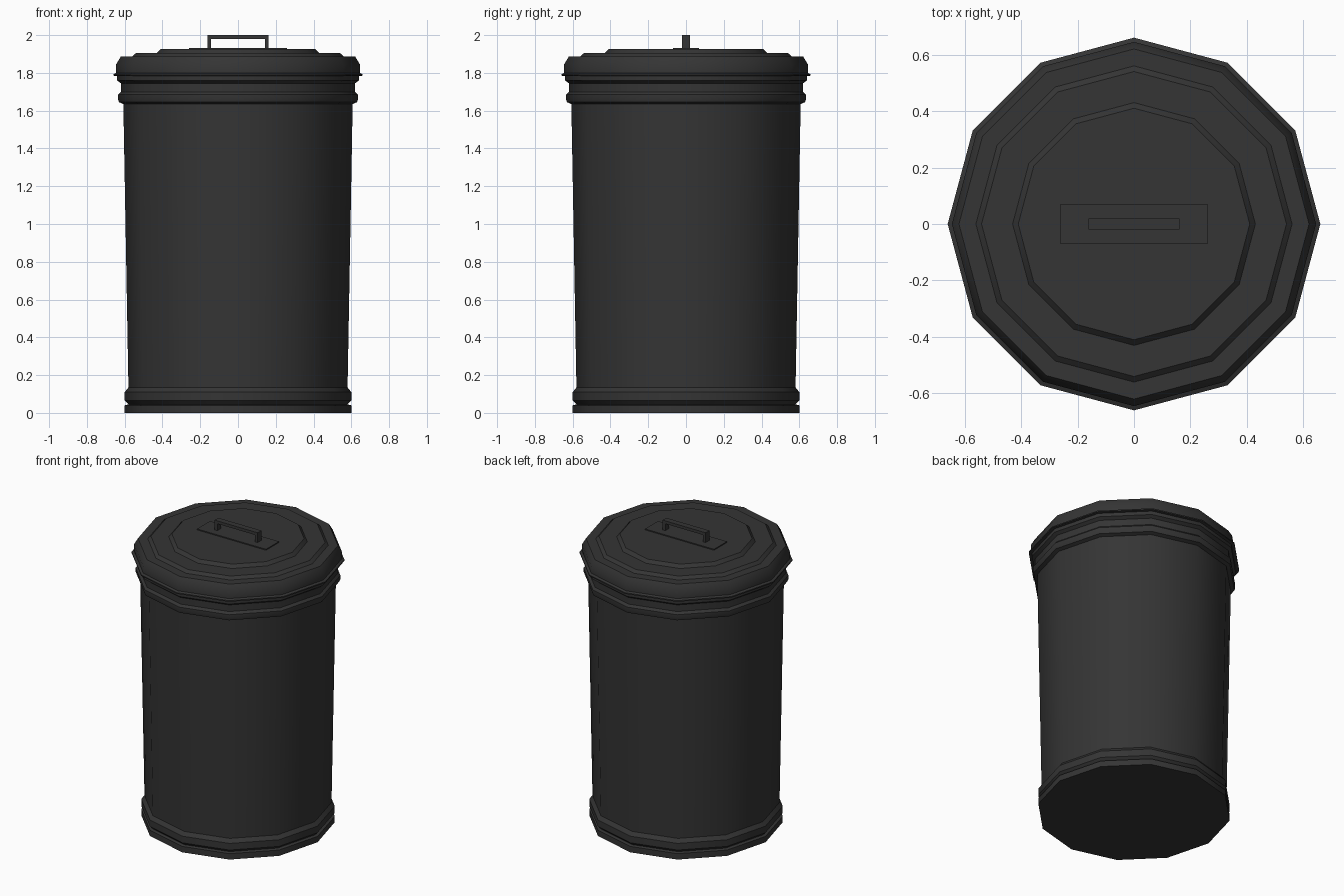
import bpy, bmesh
from math import cos, sin, pi, radians

if "Cube" in bpy.data.objects:
    bpy.data.objects.remove(bpy.data.objects["Cube"])

SIDES = 12
mat = bpy.data.materials.new("dark_metal")
mat.diffuse_color = (0.035, 0.035, 0.035, 1)
mat.use_nodes = True
mat.node_tree.nodes["Principled BSDF"].inputs["Base Color"].default_value = mat.diffuse_color


def finish(name, bm, smooth=False):
    bmesh.ops.recalc_face_normals(bm, faces=bm.faces)
    mesh = bpy.data.meshes.new(name)
    bm.to_mesh(mesh)
    bm.free()
    mesh.materials.append(mat)
    ob = bpy.data.objects.new(name, mesh)
    bpy.context.collection.objects.link(ob)
    if smooth:
        bpy.ops.object.select_all(action='DESELECT')
        ob.select_set(True)
        bpy.context.view_layer.objects.active = ob
        bpy.ops.object.shade_smooth_by_angle(angle=radians(32))
    return ob


def lathe(name, profile):
    """Turn a (radius, z) profile into a capped twelve-sided solid."""
    bm = bmesh.new()
    rings = [[bm.verts.new((r * cos(2 * pi * i / SIDES), r * sin(2 * pi * i / SIDES), z))
              for i in range(SIDES)] for r, z in profile]
    for a, b in zip(rings, rings[1:]):
        for i in range(SIDES):
            j = (i + 1) % SIDES
            bm.faces.new((a[i], a[j], b[j], b[i]))
    bm.faces.new(rings[0])
    bm.faces.new(rings[-1])
    return finish(name, bm, True)


def box(name, x, y, z):
    bm = bmesh.new()
    bmesh.ops.create_cube(bm, size=1)
    for v in bm.verts:
        v.co = [(lo + hi) / 2 + c * (hi - lo) for c, (lo, hi) in zip(v.co, (x, y, z))]
    return finish(name, bm)


# Can body: foot, lower band, tapered wall, upper bands
lathe("can_body", [
    (0.60, 0), (0.60, 0.04), (0.58, 0.045), (0.60, 0.065), (0.60, 0.11),
    (0.58, 0.135), (0.607, 1.635), (0.63, 1.645), (0.635, 1.66), (0.635, 1.685),
    (0.62, 1.70), (0.62, 1.745), (0.64, 1.76), (0.64, 1.788)])

# Stepped lid with flared lip
lathe("lid", [
    (0.60, 1.782), (0.66, 1.785), (0.66, 1.793), (0.645, 1.80), (0.645, 1.845),
    (0.62, 1.887), (0.56, 1.887), (0.54, 1.905), (0.43, 1.905), (0.41, 1.926)])

# Handle plate on the lid
box("handle_plate", (-0.26, 0.26), (-0.07, 0.07), (1.91, 1.933))

# Handle: U-shaped square bar
bm = bmesh.new()
outline = [(-0.162, 1.92), (-0.162, 2.0), (0.162, 2.0), (0.162, 1.92),
           (0.142, 1.92), (0.142, 1.98), (-0.142, 1.98), (-0.142, 1.92)]
face = bm.faces.new([bm.verts.new((x, -0.02, z)) for x, z in outline])
ext = bmesh.ops.extrude_face_region(bm, geom=[face], use_keep_orig=True)
for v in ext["geom"]:
    if isinstance(v, bmesh.types.BMVert):
        v.co.y = 0.02
finish("handle", bm)
